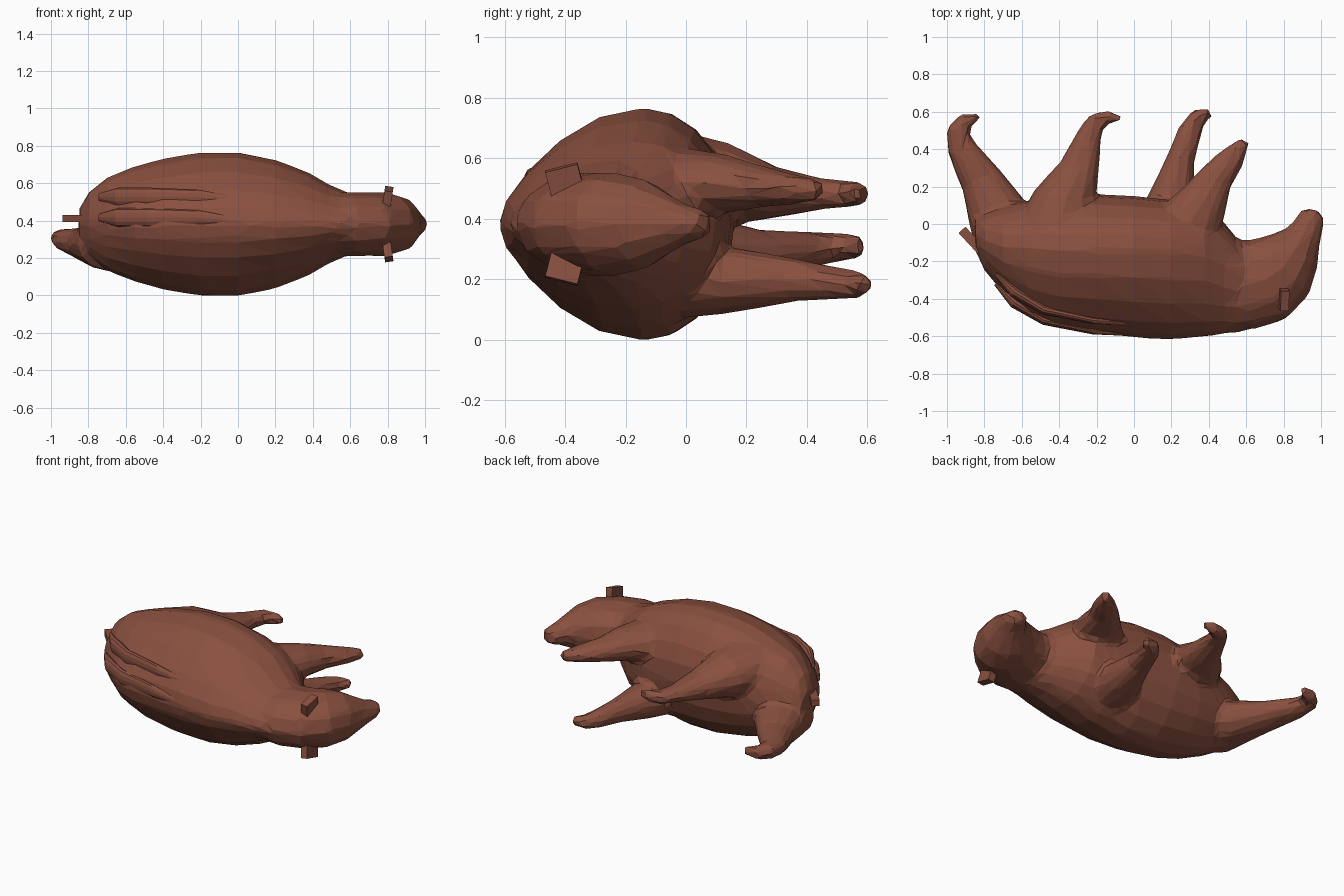
import bpy, bmesh
from math import sin, cos, pi
from mathutils import Vector, Matrix

if "Cube" in bpy.data.objects:
    bpy.data.objects.remove(bpy.data.objects["Cube"])

fur = bpy.data.materials.new("brown_fur")
fur.diffuse_color = (0.25, 0.08, 0.05, 1)
fur.use_nodes = True
fur.node_tree.nodes["Principled BSDF"].inputs["Base Color"].default_value = fur.diffuse_color


def finish(name, bm):
    bmesh.ops.recalc_face_normals(bm, faces=bm.faces)
    mesh = bpy.data.meshes.new(name)
    bm.to_mesh(mesh)
    bm.free()
    mesh.materials.append(fur)
    ob = bpy.data.objects.new(name, mesh)
    bpy.context.collection.objects.link(ob)
    return ob


def loft(name, rings, sides=14, pinch=0.0, straight=False):
    """Tube along rings of (x, y, z, outer radius, inner radius, z radius)."""
    bm = bmesh.new()
    loops = []
    for i, (x, y, z, ro, ri, rz) in enumerate(rings):
        a, b = rings[max(i - 1, 0)], rings[min(i + 1, len(rings) - 1)]
        t = Vector((b[0] - a[0], 0 if straight else b[1] - a[1], 0)).normalized()
        n = Vector((-t.y, t.x, 0))
        loop = []
        for k in range(sides):
            c, s = cos(2 * pi * k / sides), sin(2 * pi * k / sides)
            if c < 0:
                s *= 1 - pinch * c * c   # narrow the outer side
            loop.append(bm.verts.new(Vector((x, y, z + rz * s)) + n * c * (ri if c > 0 else ro)))
        loops.append(loop)
    for p, q in zip(loops, loops[1:]):
        for k in range(sides):
            j = (k + 1) % sides
            bm.faces.new((p[k], p[j], q[j], q[k]))
    bm.faces.new(loops[0])
    bm.faces.new(loops[-1])
    return finish(name, bm)


def limb(name, rings):
    return loft(name, [(x, y, z, r, r, rz) for x, y, z, r, rz in rings], 12)


def block(name, loc, size, rot):
    bm = bmesh.new()
    bmesh.ops.create_cube(bm, size=1)
    m = Matrix.Translation(loc) @ rot @ Matrix.Diagonal((*size, 1))
    bmesh.ops.transform(bm, matrix=m, verts=bm.verts)
    return finish(name, bm)


# Torso, lying on its side: back towards -y, belly towards +y
Z = 0.385
torso = loft("bear", [(x, y, Z, ro, ri, rz) for x, y, ro, ri, rz in [
    (-.85, -.06, .08, .08, .08), (-.80, -.09, .16, .14, .17), (-.70, -.12, .25, .21, .25),
    (-.55, -.13, .37, .26, .31), (-.40, -.14, .42, .29, .35), (-.20, -.14, .445, .30, .385),
    (0, -.14, .47, .29, .385), (.20, -.15, .47, .28, .345), (.38, -.17, .435, .27, .275),
    (.48, -.22, .37, .23, .215), (.57, -.28, .30, .18, .175),
    (.66, -.30, .25, .16, .15)]], 20, 0.32, True)

# Head bending towards the belly, ending in the snout
head = limb("head", [
    (.50, -.325, Z, .23, .165), (.60, -.325, Z, .245, .172), (.70, -.30, Z, .24, .17),
    (.79, -.23, Z, .21, .172), (.86, -.14, Z, .15, .15), (.91, -.06, Z, .095, .10),
    (.935, 0, Z, .082, .065), (.95, .045, Z, .07, .055), (.96, .078, Z, .045, .04)])

# Legs
hind_low = limb("hind_leg_low", [
    (-.69, -.08, .28, .17, .15), (-.73, .06, .28, .165, .13), (-.82, .24, .28, .115, .09),
    (-.925, .41, .30, .08, .06), (-.945, .50, .31, .062, .05), (-.90, .555, .31, .045, .045),
    (-.82, .575, .31, .02, .03)])
hind_high = limb("hind_leg_high", [
    (-.42, -.05, .53, .22, .17), (-.37, .13, .52, .17, .14), (-.29, .30, .49, .11, .085),
    (-.24, .47, .485, .07, .05), (-.20, .55, .485, .055, .045), (-.13, .575, .485, .035, .04),
    (-.07, .56, .485, .02, .03)])
front_low = limb("front_leg_low", [
    (.16, -.03, .21, .16, .14), (.205, .15, .20, .125, .11), (.25, .35, .20, .075, .075),
    (.30, .50, .19, .065, .055), (.345, .575, .185, .05, .045), (.41, .595, .185, .025, .03)])
front_high = limb("front_leg_high", [
    (.28, -.03, .50, .19, .14), (.37, .12, .52, .135, .10), (.44, .25, .51, .095, .07),
    (.53, .36, .50, .07, .05), (.595, .445, .50, .028, .035)])

# Fuse the parts and reduce to irregular flat facets
parts = [torso, head, hind_low, hind_high, front_low, front_high]
for ob in parts:
    ob.select_set(True)
bpy.context.view_layer.objects.active = torso
bpy.ops.object.join()
remesh = torso.modifiers.new("fuse", 'REMESH')
remesh.mode = 'VOXEL'
remesh.voxel_size = 0.018
smooth = torso.modifiers.new("soften", 'SMOOTH')
smooth.factor = 0.5
smooth.iterations = 8
reduce = torso.modifiers.new("facets", 'DECIMATE')
reduce.ratio = 0.035
bpy.ops.object.convert(target='MESH')
for p in torso.data.polygons:
    p.use_smooth = False
bpy.ops.object.select_all(action='DESELECT')

# Ears, mirrored about the body's middle plane
for side, name in ((1, "ear_high"), (-1, "ear_low")):
    rot = Matrix.Rotation(side * .15, 4, 'Y') @ Matrix.Rotation(side * .25, 4, 'X')
    block(name, (.80, -.40, Z + side * .14), (.045, .11, .10), rot)

# Stub tail
block("tail", (-.865, -.09, .415), (.05, .16, .04), Matrix.Rotation(.75, 4, 'Z'))

# Folds of fur along the back
for i, (z, dy) in enumerate(((.42, 0), (.53, .055))):
    limb(f"back_fold_{i + 1}", [
        (-.74, -.32 + dy, z, .01, .02), (-.64, -.42 + dy, z, .03, .05), (-.48, -.515 + dy, z, .025, .05),
        (-.22, -.57 + dy, z, .02, .04), (.12, -.595 + dy, z - .03, .01, .01)])

# Rest the model on the ground
low = min(v.co.z for v in torso.data.vertices)
for ob in bpy.context.scene.objects:
    ob.data.transform(Matrix.Translation((0, 0, -low)))
